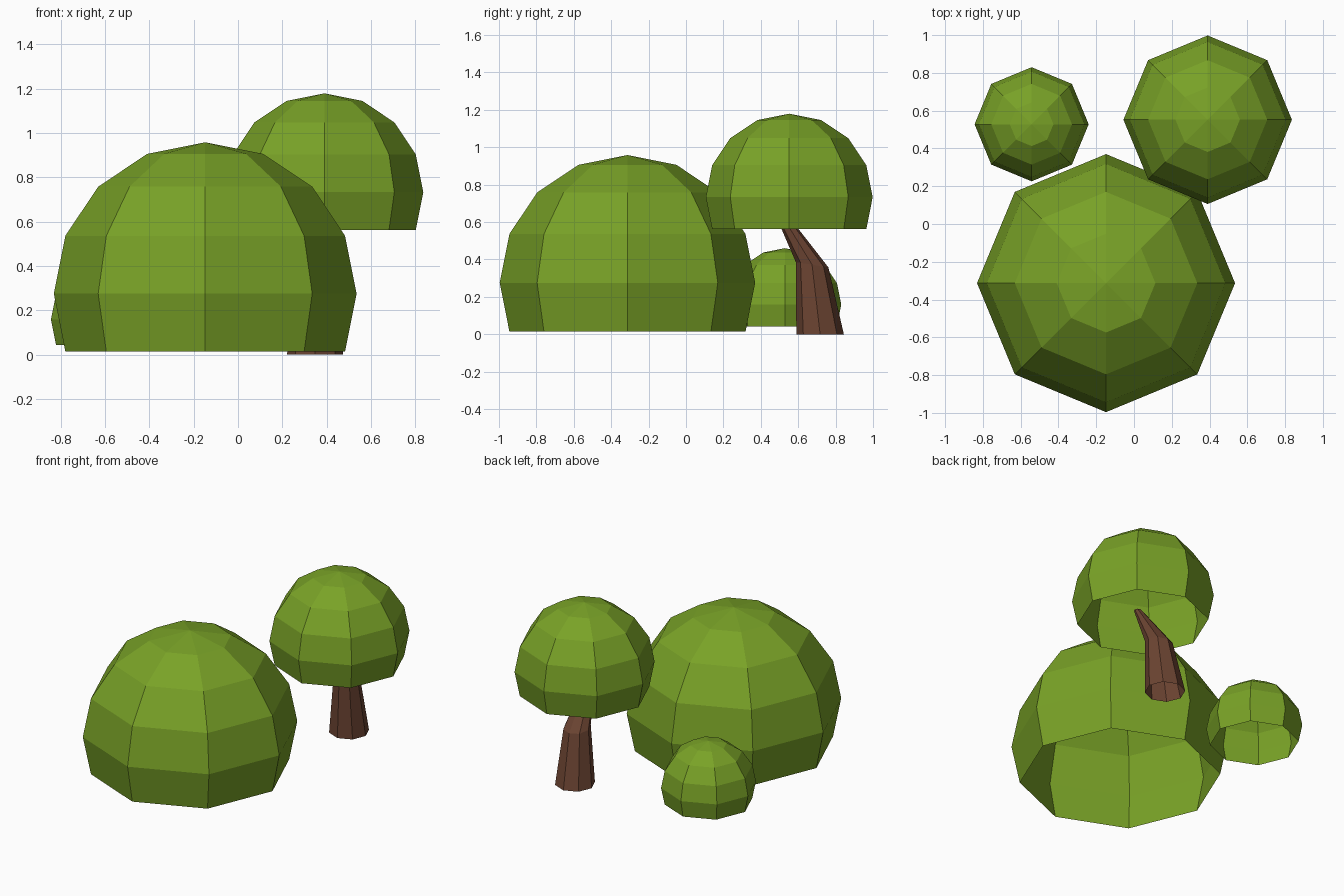
import bpy, bmesh, math

if "Cube" in bpy.data.objects:
    bpy.data.objects.remove(bpy.data.objects["Cube"])


def material(name, color):
    m = bpy.data.materials.new(name)
    m.diffuse_color = (*color, 1)
    m.use_nodes = True
    m.node_tree.nodes["Principled BSDF"].inputs["Base Color"].default_value = m.diffuse_color
    return m


leaf_green = material("leaf green", (0.19, 0.36, 0.02))
bark_brown = material("bark brown", (0.15, 0.058, 0.032))


def finish(name, bm, mat):
    bmesh.ops.recalc_face_normals(bm, faces=bm.faces)
    mesh = bpy.data.meshes.new(name)
    bm.to_mesh(mesh)
    bm.free()
    mesh.materials.append(mat)
    obj = bpy.data.objects.new(name, mesh)
    bpy.context.collection.objects.link(obj)
    return obj


def foliage(name, center, radius):
    """Eight-sided dome, open below the first ring under its equator."""
    bm = bmesh.new()
    bmesh.ops.create_uvsphere(bm, u_segments=8, v_segments=8, radius=radius)
    low = [v for v in bm.verts if v.co.z < -0.5 * radius]
    bmesh.ops.delete(bm, geom=low, context='VERTS')
    obj = finish(name, bm, leaf_green)
    obj.location = center


def trunk(name, rings, sides=8):
    """Leaning tapered tube through (x, y, z, radius, tilt) rings."""
    bm = bmesh.new()
    loops = []
    for x, y, z, r, tilt in rings:
        loop = []
        for i in range(sides):
            a = math.tau * i / sides
            loop.append(bm.verts.new((x + r * math.cos(a), y + r * math.sin(a),
                                      z + tilt * math.sin(a))))
        loops.append(loop)
    for lower, upper in zip(loops, loops[1:]):
        for i in range(sides):
            j = (i + 1) % sides
            bm.faces.new((lower[i], lower[j], upper[j], upper[i]))
    finish(name, bm, bark_brown)


# Bushes on the ground and the round tree crown
foliage("large_bush", (-0.148, -0.313, 0.275), 0.683)
foliage("small_bush", (-0.542, 0.528, 0.158), 0.302)
foliage("tree_crown", (0.39, 0.552, 0.733), 0.446)

# Bent trunk, ending inside the crown
trunk("tree_trunk", [(0.348, 0.717, 0.0, 0.127, 0),
                     (0.362, 0.674, 0.372, 0.087, -0.014),
                     (0.375, 0.485, 0.68, 0.025, 0)])
